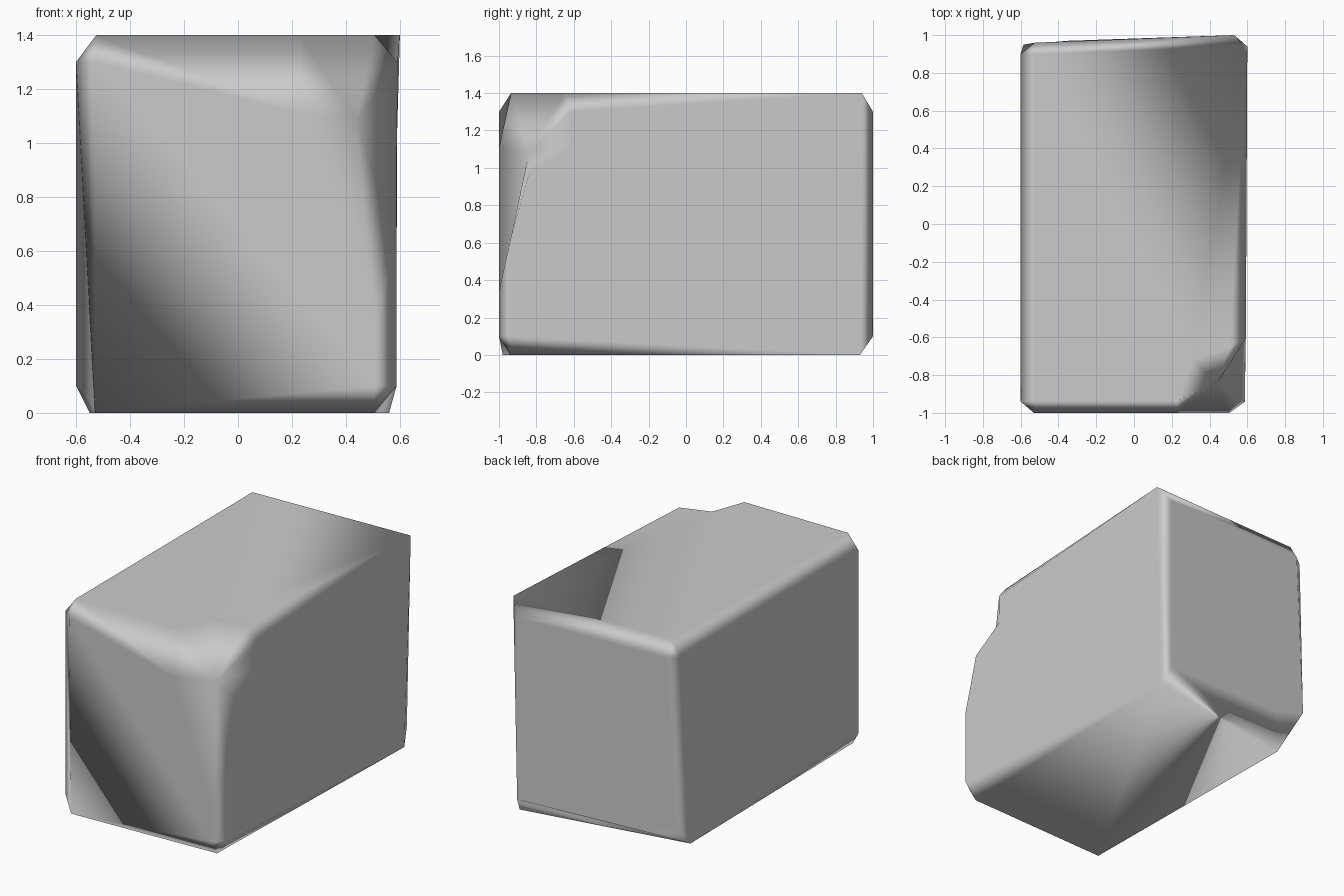
import bpy
import bmesh
from itertools import product
from mathutils import Vector

if "Cube" in bpy.data.objects:
    bpy.data.objects.remove(bpy.data.objects["Cube"], do_unlink=True)

# Worn corners of the block: for each (x, y, z) sign, the points where the
# side (x), end (y) and cap (z) faces stop. A chipped corner has several points.
corners = {
    (-1, -1, 1): ([(-.6, -.94, 1.3)], [(-.53, -1, 1.3)], [(-.525, -.935, 1.4)]),
    (-1, -1, -1): ([(-.6, -.94, .1)], [(-.53, -.98, 0)], [(-.53, -.98, 0)]),
    (1, -1, -1): ([(.588, -.94, .1)], [(.505, -1, .1)], [(.505, -.94, 0)]),
    (1, -1, 1): (
        [(.588, -.94, .61), (.588, -.84, .97), (.59, -.61, 1.11), (.592, -.61, 1.3)],
        [(.23, -1, 1.11), (.505, -1, .34)],
        [(.505, -.65, 1.4), (.31, -.715, 1.4), (.23, -.935, 1.4)]),
    (1, 1, 1): ([(.6, .94, 1.4)], [(.53, 1, 1.3)], [(.6, .94, 1.4)]),
    (-1, 1, 1): ([(-.6, .9, 1.3)], [(-.525, .96, 1.3)], [(-.525, .9, 1.4)]),
    (1, 1, -1): ([(.56, .93, 0)], [(.53, 1, .1)], [(.56, .93, 0)]),
    (-1, 1, -1): ([(-.55, .74, 0)], [(-.35, .97, .12), (-.585, .95, .2)],
                  [(-.55, .74, 0)]),
}
chip_centre = Vector((.44, -.84, 1.08))
following = {0: 2, 2: 1, 1: 0}      # order of the faces around a corner
preceding = {b: a for a, b in following.items()}

bm = bmesh.new()
shared = {}


def vert(point):
    if point not in shared:
        shared[point] = bm.verts.new(point)
    return shared[point]


def add_face(points):
    ring = list(dict.fromkeys(points))
    if len(ring) > 2:
        return bm.faces.new([vert(p) for p in ring])


def corner_key(**signs):
    return signs["x"], signs["y"], signs["z"]


def key_from(axis_signs):
    return corner_key(**{"xyz"[a]: s for a, s in axis_signs.items()})


# Six broad faces
for axis, sign in product(range(3), (-1, 1)):
    before, after = preceding[axis], following[axis]
    ring = []
    for i, (s, t) in enumerate([(-1, -1), (1, -1), (1, 1), (-1, 1)]):
        line = corners[key_from({axis: sign, before: s, after: t})][axis]
        ring += line[::-1] if i % 2 else line
    add_face(ring)

# Twelve worn edges
for along, s, t in product(range(3), (-1, 1), (-1, 1)):
    first, second = following[along], preceding[along]
    low = corners[key_from({along: -1, first: s, second: t})]
    high = corners[key_from({along: 1, first: s, second: t})]
    add_face([low[first][-1], low[second][0], high[second][0], high[first][-1]])

# Eight corner patches, the broken one raised to a middle point
for sides, ends, caps in corners.values():
    patch = add_face(sides + caps + ends)
    if patch and len(patch.verts) > 4:
        hub = bmesh.ops.poke(bm, faces=[patch])["verts"][0]
        hub.co = chip_centre

bmesh.ops.recalc_face_normals(bm, faces=bm.faces[:])
mesh = bpy.data.meshes.new("stone_block")
bm.to_mesh(mesh)
bm.free()
block = bpy.data.objects.new("stone_block", mesh)
bpy.context.collection.objects.link(block)

# Plain grey stone
grey = bpy.data.materials.new("grey_stone")
grey.use_nodes = True
colour = (.6, .6, .6, 1)
grey.diffuse_color = colour
grey.node_tree.nodes["Principled BSDF"].inputs["Base Color"].default_value = colour
mesh.materials.append(grey)

# Soft worn edges with flat broad faces
bpy.ops.object.select_all(action="DESELECT")
block.select_set(True)
bpy.context.view_layer.objects.active = block
bpy.ops.object.shade_smooth_by_angle(angle=1.2)
weighted = block.modifiers.new("flat_broad_faces", "WEIGHTED_NORMAL")
weighted.weight = 100
weighted.keep_sharp = True
